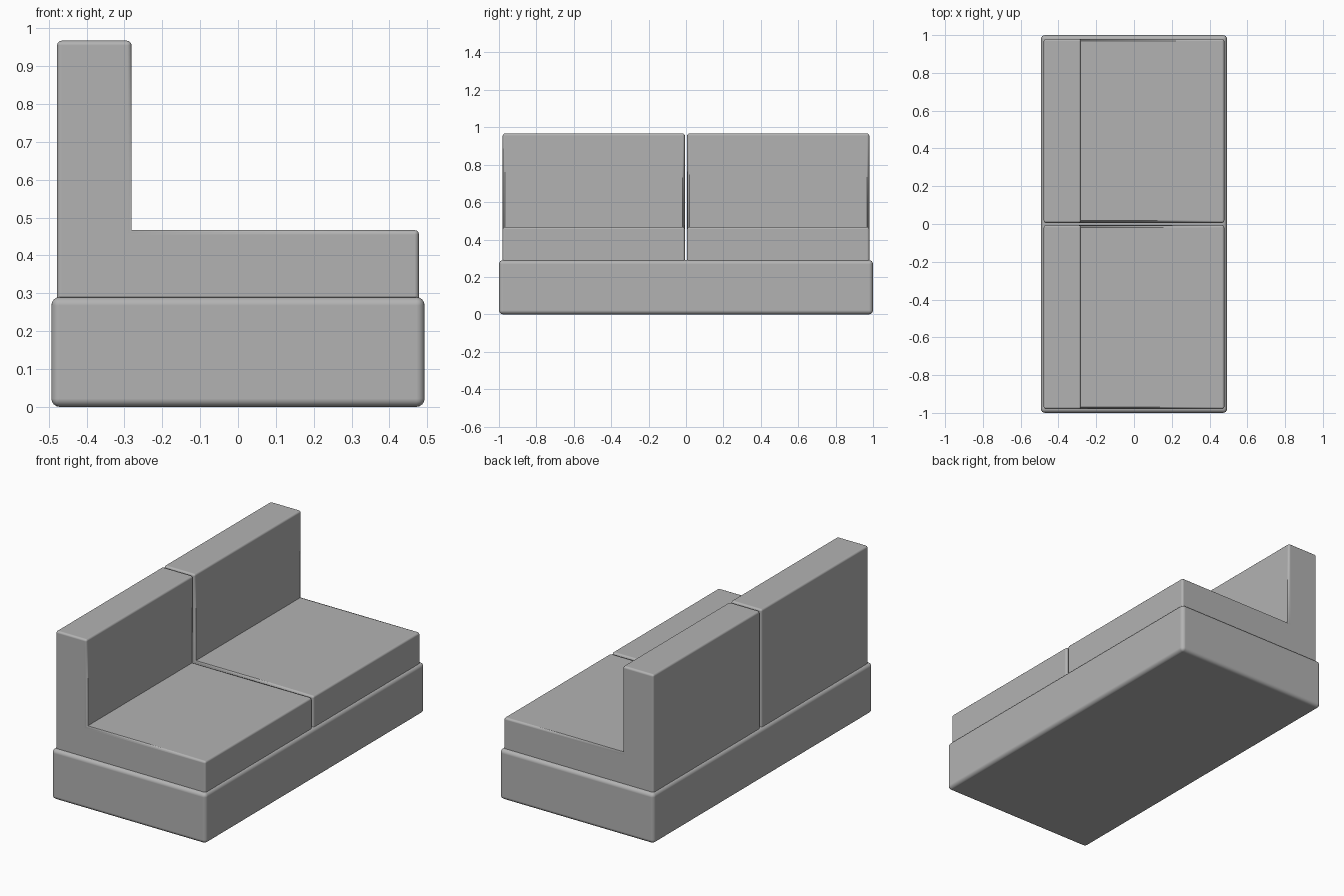
import bpy, bmesh

if "Cube" in bpy.data.objects:
    bpy.data.objects.remove(bpy.data.objects["Cube"])

# Dark grey upholstery
fabric = bpy.data.materials.new("grey_fabric")
fabric.diffuse_color = (0.45, 0.45, 0.45, 1)
fabric.use_nodes = True
fabric.node_tree.nodes["Principled BSDF"].inputs["Base Color"].default_value = fabric.diffuse_color


def extrude_profile(name, pts, y0, y1, radius, segments, open_bottom=False):
    """Extrude an XZ profile along y and round its convex edges."""
    bm = bmesh.new()
    face = bm.faces.new([bm.verts.new((x, y0, z)) for x, z in pts])
    ext = bmesh.ops.extrude_face_region(bm, geom=[face])
    for v in ext["geom"]:
        if isinstance(v, bmesh.types.BMVert):
            v.co.y = y1
    bmesh.ops.recalc_face_normals(bm, faces=bm.faces[:])
    low = min(z for _, z in pts)
    weight = bm.edges.layers.float.new("bevel_weight_edge")
    for e in bm.edges:
        hidden = open_bottom and all(v.co.z < low + 1e-4 for v in e.verts)
        soft = e.is_convex and not hidden
        e[weight] = 1.0 if soft else 0.0
        e.smooth = soft
    for f in bm.faces:
        f.smooth = True
    mesh = bpy.data.meshes.new(name)
    bm.to_mesh(mesh)
    bm.free()
    mesh.materials.append(fabric)
    obj = bpy.data.objects.new(name, mesh)
    bpy.context.collection.objects.link(obj)

    bevel = obj.modifiers.new("soft_edges", "BEVEL")
    bevel.limit_method = "WEIGHT"
    bevel.width = radius
    bevel.segments = segments
    bevel.harden_normals = True
    return obj


# Upholstered base block
extrude_profile("base", [(-0.493, 0), (0.493, 0), (0.493, 0.29), (-0.493, 0.29)],
                -1.0, 1.0, 0.022, 4)

# L-shaped seat and backrest cushions, one on each side of the centre gap
cushion = [(-0.478, 0.287), (0.478, 0.287), (0.478, 0.467),
           (-0.281, 0.467), (-0.281, 0.967), (-0.478, 0.967)]
for side, y0, y1 in (("left", -0.98, -0.006), ("right", 0.006, 0.98)):
    extrude_profile("seat_cushion_" + side, cushion, y0, y1, 0.012, 3, True)
